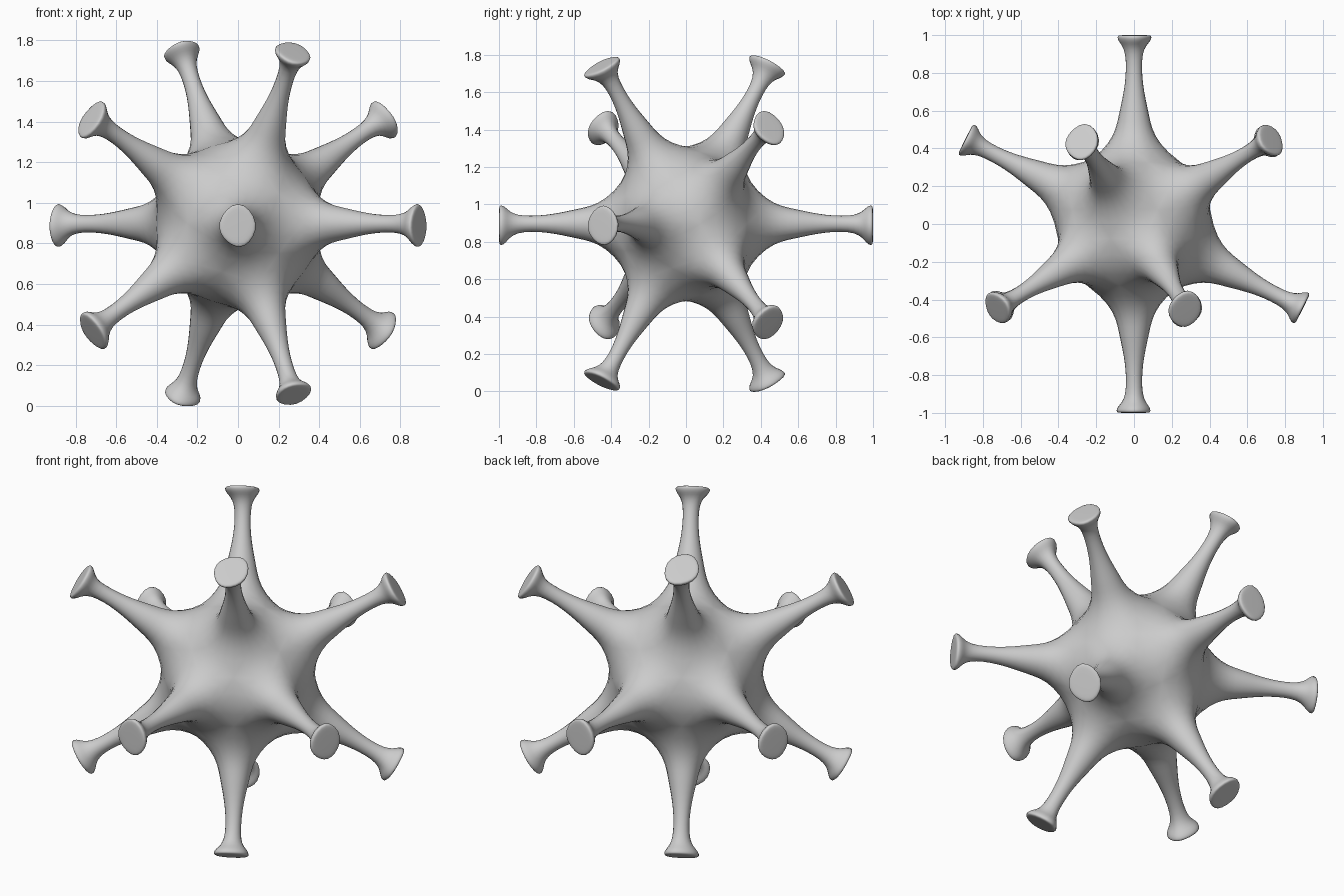
import bpy, bmesh, math
from mathutils import Vector

if "Cube" in bpy.data.objects:
    bpy.data.objects.remove(bpy.data.objects["Cube"])

CENTER = Vector((0, 0, 0.897))

# Twelve spike directions: icosahedron corners with the axis along y
h, w = 1 / math.sqrt(5), 2 / math.sqrt(5)
dirs = [Vector((0, -1, 0)), Vector((0, 1, 0))]
for i in range(5):
    a = math.radians(72 * i)
    p = Vector((w * math.cos(a), -h, w * math.sin(a)))
    dirs += [p, -p]

bm = bmesh.new()
R_BODY, CUT = 0.455, 0.30
# (distance from centre, cage radius) along one spike
RINGS = [(0.58, 0.105), (0.74, 0.055), (0.92, 0.052), (0.965, 0.115), (0.998, 0.128), (1.0, 0.09)]
# cap outline: four rounded corners plus one edge point
CAP_SHAPE = [(0, 1.2), (90, 1.0), (150, 0.95), (195, 1.15), (270, 1.0)]

base = {}
for i, v in enumerate(dirs):
    for j, n in enumerate(dirs):
        if i != j and v.dot(n) > 0.3:
            base[i, j] = bm.verts.new((v * (1 - CUT) + n * CUT).normalized() * R_BODY)

# Spikes: a five-sided ring pulled outwards, flared at the tip
for i, v in enumerate(dirs):
    up = Vector((0, 0, 1)) if abs(v.z) < 0.8 else Vector((0, 1, 0))
    e1 = (up - v * up.dot(v)).normalized()
    e2 = v.cross(e1)
    ang = lambda q: math.atan2(q.co.dot(e2), q.co.dot(e1)) % math.tau
    ring = sorted([b for (a, _), b in base.items() if a == i], key=ang)
    angles = [ang(q) for q in ring]
    # match the outline corner sequence to the base ring with least twist
    def twist(s):
        return sum(1 - math.cos(angles[k] - math.radians(CAP_SHAPE[(k + s) % 5][0])) for k in range(5))
    shift = min(range(5), key=twist)
    for k, (t, r) in enumerate(RINGS):
        new = []
        for m in range(5):
            a, s = angles[m], 1
            if k >= 3:
                deg, s = CAP_SHAPE[(m + shift) % 5]
                a = math.radians(deg)
            new.append(bm.verts.new(v * t + (e1 * math.cos(a) + e2 * math.sin(a)) * r * s))
        for m in range(5):
            n = (m + 1) % 5
            bm.faces.new((ring[m], ring[n], new[n], new[m]))
        ring = new
    bm.faces.new(ring)

# Body panels: one hexagon between each three neighbouring spikes
for i in range(12):
    for j in range(i + 1, 12):
        for k in range(j + 1, 12):
            if (i, j) in base and (j, k) in base and (i, k) in base:
                bm.faces.new([base[e] for e in ((i, j), (j, i), (j, k), (k, j), (k, i), (i, k))])

bmesh.ops.recalc_face_normals(bm, faces=bm.faces)
mesh = bpy.data.meshes.new("spiked_body")
bm.to_mesh(mesh)
bm.free()
obj = bpy.data.objects.new("spiked_body", mesh)
bpy.context.collection.objects.link(obj)
obj.location = CENTER
for poly in mesh.polygons:
    poly.use_smooth = True
sub = obj.modifiers.new("smooth", 'SUBSURF')
sub.levels = sub.render_levels = 2
